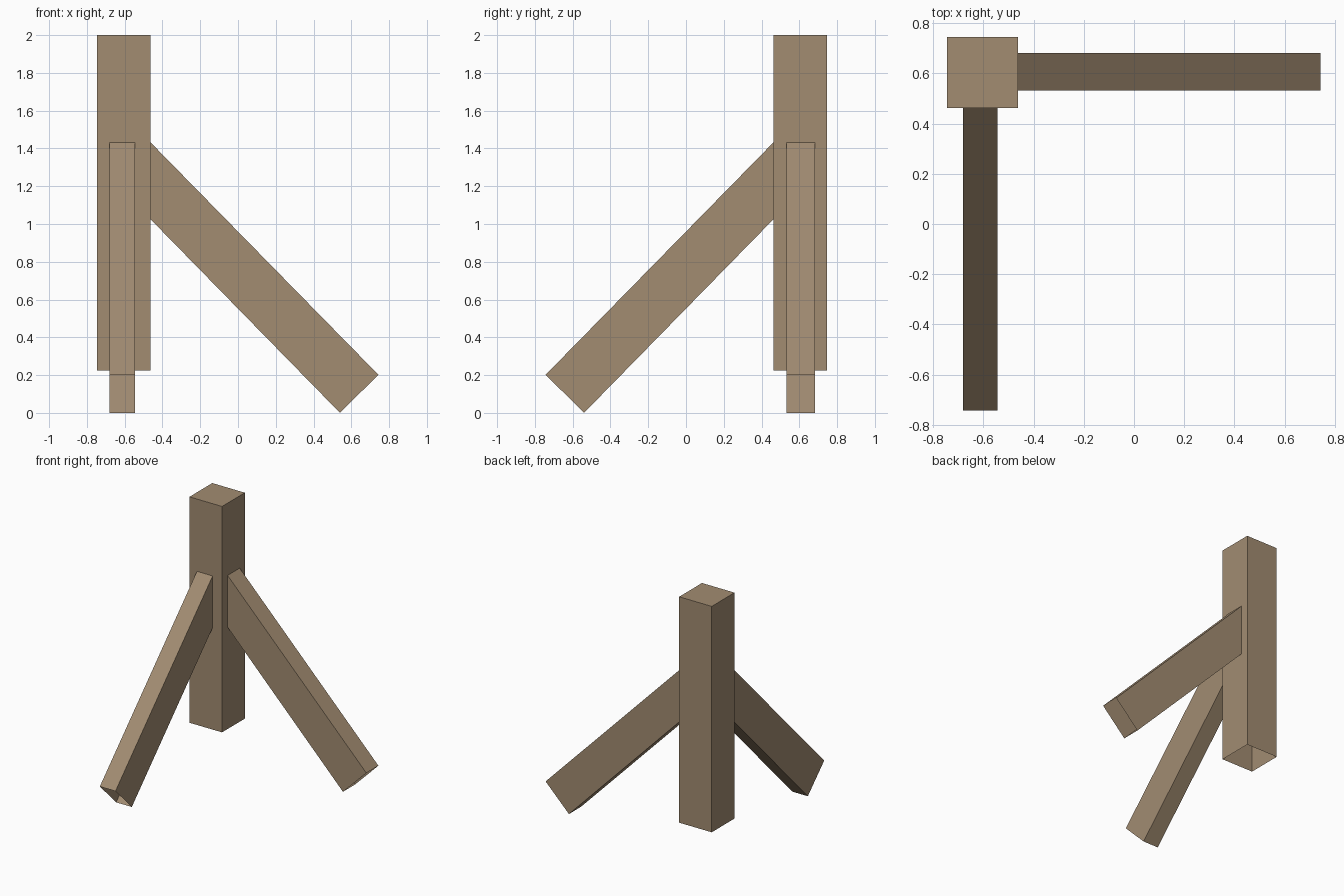
import bpy, bmesh
from mathutils import Vector

if "Cube" in bpy.data.objects:
    bpy.data.objects.remove(bpy.data.objects["Cube"])

wood = bpy.data.materials.new("brown wood")
wood.diffuse_color = (0.36, 0.262, 0.167, 1.0)
wood.use_nodes = True
wood.node_tree.nodes["Principled BSDF"].inputs["Base Color"].default_value = wood.diffuse_color


def tube(name, start, end, cap_start=False):
    """Four-sided beam between two matching quads, open unless capped."""
    bm = bmesh.new()
    a = [bm.verts.new(p) for p in start]
    b = [bm.verts.new(p) for p in end]
    for i in range(4):
        j = (i + 1) % 4
        bm.faces.new((a[i], a[j], b[j], b[i]))
    if cap_start:
        bm.faces.new(a[::-1])
    # point all faces away from the beam's middle
    mid = sum((v.co for v in bm.verts), Vector()) / 8
    for f in bm.faces:
        f.normal_update()
        if f.normal.dot(f.calc_center_median() - mid) < 0:
            f.normal_flip()
    mesh = bpy.data.meshes.new(name)
    bm.to_mesh(mesh)
    bm.free()
    mesh.materials.append(wood)
    obj = bpy.data.objects.new(name, mesh)
    bpy.context.collection.objects.link(obj)
    return obj


IN, OUT = 0.463, 0.746   # inner and outer faces of the post


# Upright post: capped on top, open underneath
def post_ring(z):
    return [(-OUT, IN, z), (-IN, IN, z), (-IN, OUT, z), (-OUT, OUT, z)]


tube("post", post_ring(2.0), post_ring(0.225), cap_start=True)


# Diagonal braces: cut flush against the post, square open foot
def brace(name, lo, hi, place):
    def ring(top, bottom):
        return [place(top[0], lo, top[1]), place(top[0], hi, top[1]),
                place(bottom[0], hi, bottom[1]), place(bottom[0], lo, bottom[1])]
    tube(name, ring((-IN, 1.432), (-IN, 1.025)),
         ring((0.743, 0.202), (0.54, 0.0)))


brace("side_brace", 0.532, 0.682, lambda d, w, z: (d, w, z))
brace("front_brace", 0.545, 0.681, lambda d, w, z: (-w, -d, z))
